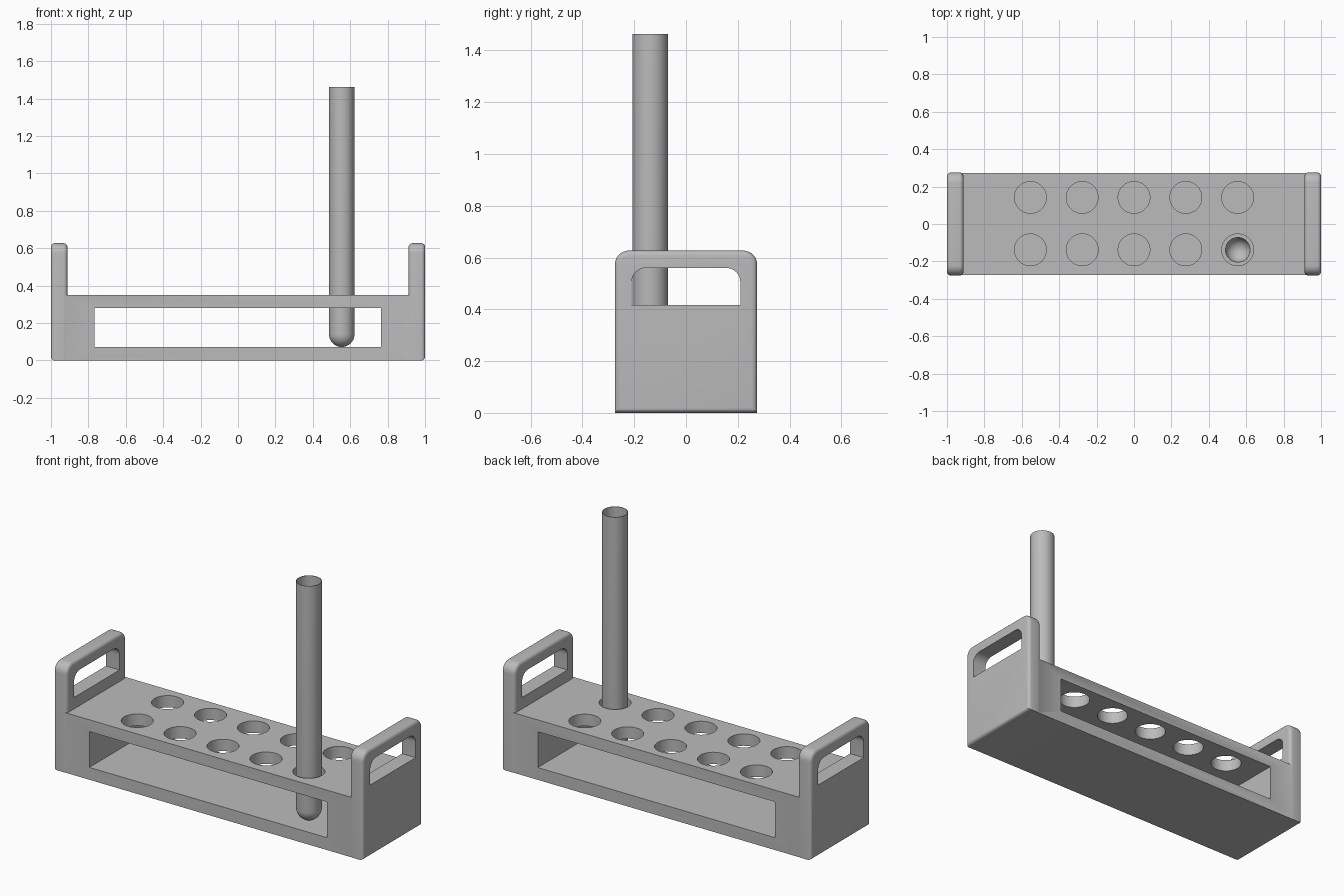
import bpy, bmesh
from math import sin, cos, pi
from mathutils import Matrix, Vector

if "Cube" in bpy.data.objects:
    bpy.data.objects.remove(bpy.data.objects["Cube"], do_unlink=True)

grey = bpy.data.materials.new("plain grey")
grey.use_nodes = True
grey.diffuse_color = (0.5, 0.5, 0.5, 1)
grey.node_tree.nodes["Principled BSDF"].inputs["Base Color"].default_value = (0.5, 0.5, 0.5, 1)


def finish(bm, name):
    bmesh.ops.recalc_face_normals(bm, faces=bm.faces)
    mesh = bpy.data.meshes.new(name)
    bm.to_mesh(mesh)
    bm.free()
    mesh.materials.append(grey)
    obj = bpy.data.objects.new(name, mesh)
    bpy.context.collection.objects.link(obj)
    return obj


def box(name, low, high):
    bm = bmesh.new()
    low, high = Vector(low), Vector(high)
    size = Matrix.Diagonal(high - low).to_4x4()
    bmesh.ops.create_cube(bm, size=1, matrix=Matrix.Translation((low + high) / 2) @ size)
    return finish(bm, name)


def arched_slab(name, x0, x1, half, z0, z1, radius, edge=0):
    """Slab along x whose outline has two rounded top corners."""
    bm = bmesh.new()
    outline = [(-half, z0), (half, z0)]
    for side, start in ((1, 0), (-1, pi / 2)):
        for i in range(9):
            a = start + i * pi / 16
            outline.append((side * (half - radius) + radius * cos(a),
                            z1 - radius + radius * sin(a)))
    face = bm.faces.new([bm.verts.new((x0, y, z)) for y, z in outline])
    ext = bmesh.ops.extrude_face_region(bm, geom=[face])
    bmesh.ops.translate(bm, vec=(x1 - x0, 0, 0),
                        verts=[g for g in ext["geom"] if isinstance(g, bmesh.types.BMVert)])
    if edge:
        rims = [e for e in bm.edges if abs(e.verts[0].co.x - e.verts[1].co.x) < 1e-5]
        bmesh.ops.bevel(bm, geom=rims, offset=edge, segments=5, profile=0.5, affect="EDGES")
    return finish(bm, name)


def combine(target, tool, operation):
    mod = target.modifiers.new(operation, "BOOLEAN")
    mod.operation, mod.object, mod.solver = operation, tool, "EXACT"
    bpy.context.view_layer.objects.active = target
    bpy.ops.object.modifier_apply(modifier=mod.name)
    bpy.data.objects.remove(tool, do_unlink=True)


def smooth(obj):
    bpy.ops.object.select_all(action="DESELECT")
    obj.select_set(True)
    bpy.context.view_layer.objects.active = obj
    bpy.ops.object.shade_smooth_by_angle(angle=pi / 6)


# Rack block with rounded end plates and handle slots
rack = box("rack", (-0.95, -0.274, 0), (0.95, 0.274, 0.35))
for s in (-1, 1):
    plate = arched_slab("end_plate", s * 0.912, s, 0.275, 0, 0.627, 0.055, 0.02)
    combine(rack, plate, "UNION")
    slot = arched_slab("handle_slot", s * 0.8, s * 1.1, 0.21, 0.417, 0.56, 0.055)
    combine(rack, slot, "DIFFERENCE")

# Long window through the rack
combine(rack, box("window", (-0.768, -0.4, 0.072), (0.765, 0.4, 0.281)), "DIFFERENCE")

# Two rows of holes in the shelf
bm = bmesh.new()
for i in range(-2, 3):
    for y in (-0.138, 0.142):
        bmesh.ops.create_cone(bm, cap_ends=True, segments=40, radius1=0.085, radius2=0.085,
                              depth=0.3, matrix=Matrix.Translation((i * 0.277, y, 0.36)))
combine(rack, finish(bm, "shelf_holes"), "DIFFERENCE")
smooth(rack)

# Test tube: thin-walled profile turned about its axis
R, WALL, BASE, TOP = 0.068, 0.003, 0.072, 1.463
arc = [i * pi / 20 for i in range(11)]
profile = [(R * sin(a), BASE + R - R * cos(a)) for a in arc] + [(R, TOP)]
r = R - WALL
profile += [(r, TOP)] + [(r * sin(a), BASE + R - r * cos(a)) for a in reversed(arc)]
bm = bmesh.new()
verts = [bm.verts.new((x, 0, z)) for x, z in profile]
edges = [bm.edges.new(pair) for pair in zip(verts, verts[1:])]
bmesh.ops.spin(bm, geom=verts + edges, cent=(0, 0, 0), axis=(0, 0, 1), angle=2 * pi,
               steps=40, use_duplicate=False)
bmesh.ops.remove_doubles(bm, verts=bm.verts, dist=1e-5)
tube = finish(bm, "test_tube")
tube.location = (0.555, -0.138, 0)
smooth(tube)
